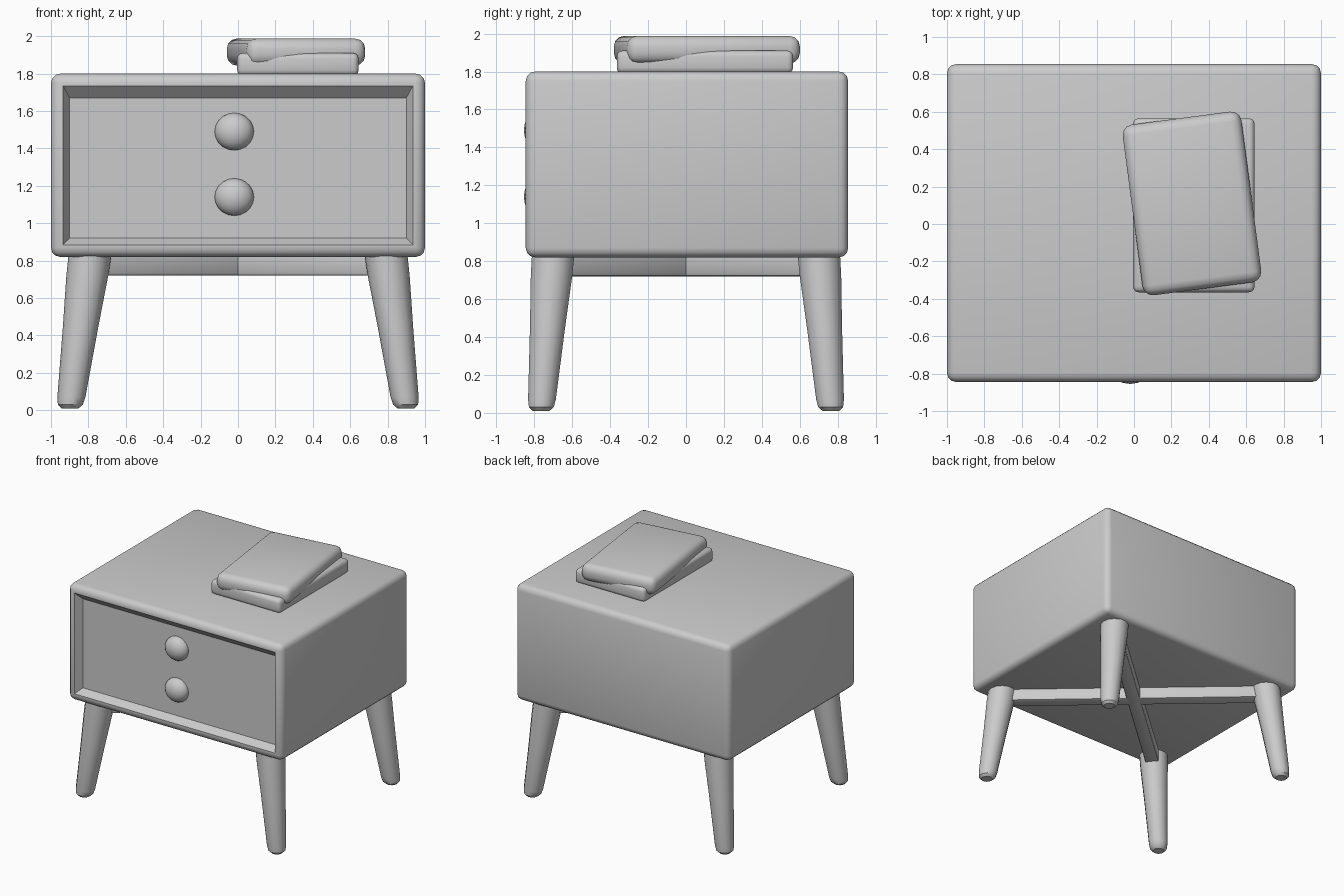
import bpy, bmesh, math
from mathutils import Matrix, Vector

if "Cube" in bpy.data.objects:
    bpy.data.objects.remove(bpy.data.objects["Cube"])


def finish(bm, name, smooth=True):
    bmesh.ops.recalc_face_normals(bm, faces=bm.faces[:])
    mesh = bpy.data.meshes.new(name)
    bm.to_mesh(mesh)
    bm.free()
    obj = bpy.data.objects.new(name, mesh)
    bpy.context.collection.objects.link(obj)
    if smooth:
        bpy.ops.object.select_all(action='DESELECT')
        obj.select_set(True)
        bpy.context.view_layer.objects.active = obj
        bpy.ops.object.shade_smooth_by_angle(angle=math.radians(35))
    return obj


def rounded_box(size, bevel, segments=3):
    bm = bmesh.new()
    bmesh.ops.create_cube(bm, size=1)
    bmesh.ops.scale(bm, vec=size, verts=bm.verts[:])
    bmesh.ops.bevel(bm, geom=bm.edges[:], offset=bevel, segments=segments,
                    profile=0.5, affect='EDGES')
    return bm


# Cabinet with a recessed front panel
bm = rounded_box((2.0, 1.70, 0.98), 0.05)
bmesh.ops.translate(bm, vec=(0, 0.005, 1.31), verts=bm.verts[:])
bm.normal_update()
front = max((f for f in bm.faces if f.normal.y < -0.99), key=lambda f: f.calc_area())
bmesh.ops.inset_region(bm, faces=[front], thickness=0.015, use_even_offset=True)
bmesh.ops.inset_region(bm, faces=[front], thickness=0.035, depth=-0.065,
                       use_even_offset=True)
for v in front.verts:
    if v.co.z > 1.31:
        v.co.z -= 0.03
finish(bm, "cabinet")

# Two drawer knobs
for label, z in (("upper", 1.49), ("lower", 1.14)):
    bm = bmesh.new()
    bmesh.ops.create_uvsphere(bm, u_segments=16, v_segments=10, radius=1)
    bmesh.ops.scale(bm, vec=(0.105, 0.075, 0.10), verts=bm.verts[:])
    bmesh.ops.translate(bm, vec=(-0.02, -0.78, z), verts=bm.verts[:])
    finish(bm, label + "_knob")


# Splayed tapered legs: (height, radius) rings with a rounded foot
RINGS = [(0.84, 0.115), (0.72, 0.112), (0.45, 0.095), (0.07, 0.075),
         (0.03, 0.067), (0.01, 0.045)]
TOP, FOOT = Vector((0.79, 0.70)), Vector((0.90, 0.765))


def leg(name, sx, sy, n=14):
    bm = bmesh.new()
    rings = []
    for z, r in RINGS:
        c = FOOT.lerp(TOP, z / 0.84)
        rings.append([bm.verts.new((sx * c.x + r * math.cos(a), sy * c.y + r * math.sin(a), z))
                      for a in (2 * math.pi * i / n for i in range(n))])
    for a, b in zip(rings, rings[1:]):
        for i in range(n):
            bm.faces.new((a[i], a[(i + 1) % n], b[(i + 1) % n], b[i]))
    bm.faces.new(rings[0])
    bm.faces.new(rings[-1])
    finish(bm, name)


for sx, side in ((-1, "left"), (1, "right")):
    for sy, end in ((-1, "front"), (1, "back")):
        leg(f"{end}_{side}_leg", sx, sy)

# Diagonal cross braces between the legs
for s, label in ((1, "first"), (-1, "second")):
    bm = rounded_box((2 * TOP.length, 0.11, 0.11), 0.015, 2)
    turn = Matrix.Rotation(s * math.atan2(TOP.y, TOP.x), 4, 'Z')
    bmesh.ops.transform(bm, matrix=Matrix.Translation((0, 0, 0.775)) @ turn, verts=bm.verts[:])
    finish(bm, label + "_cross_brace")

# Two stacked books, the upper one turned slightly
BOOKS = [("lower_book", (0.65, 0.93, 0.12), 0.03, (0.32, 0.10, 1.85), 0),
         ("upper_book", (0.64, 0.92, 0.145), 0.055, (0.31, 0.11, 1.915), 7.5)]
for name, size, bevel, loc, deg in BOOKS:
    bm = rounded_box(size, bevel)
    turn = Matrix.Rotation(math.radians(deg), 4, 'Z')
    bmesh.ops.transform(bm, matrix=Matrix.Translation(loc) @ turn, verts=bm.verts[:])
    finish(bm, name)
